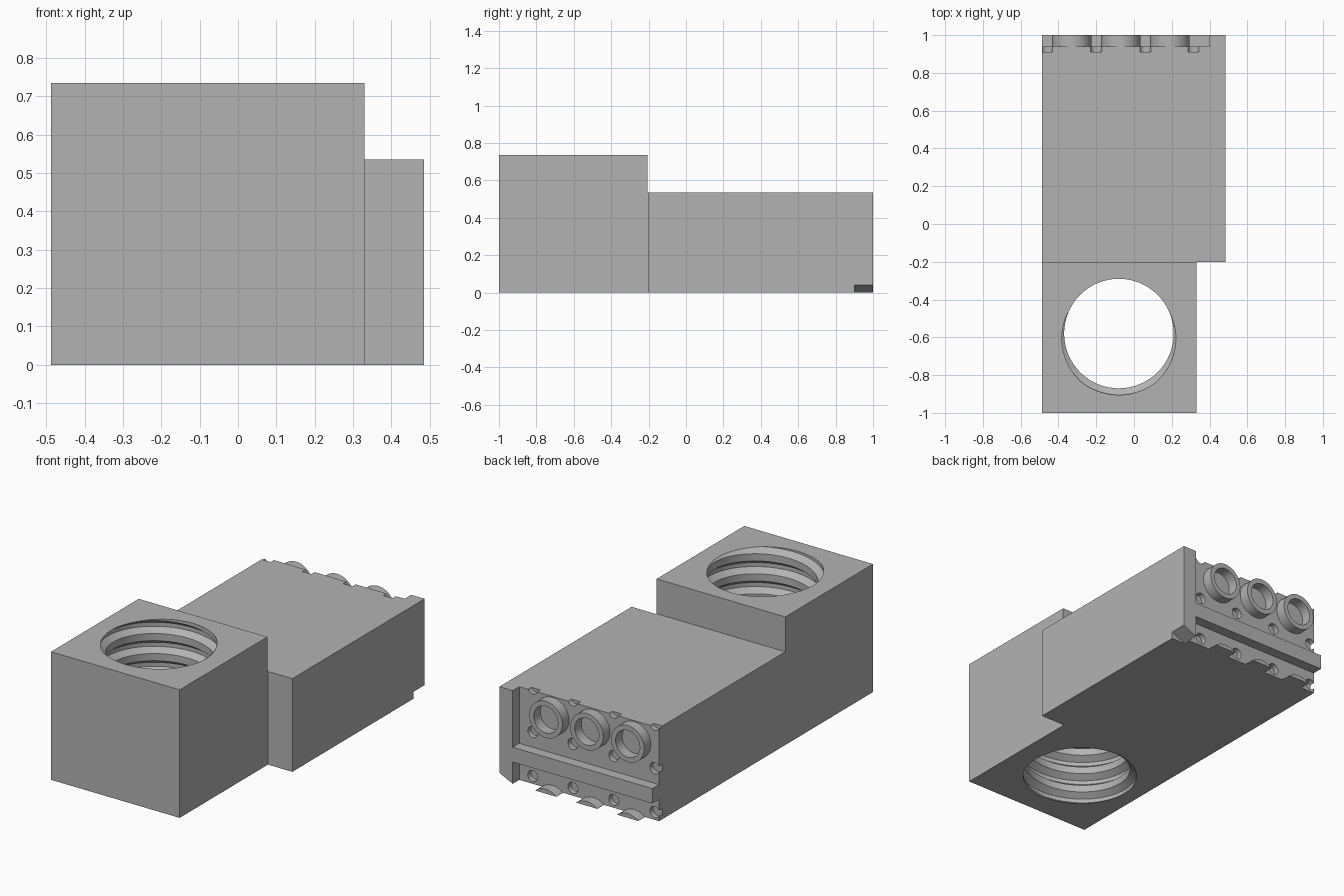
import bpy, bmesh, math
from mathutils import Matrix, Vector

if "Cube" in bpy.data.objects:
    bpy.data.objects.remove(bpy.data.objects["Cube"])

grey = bpy.data.materials.new("plain grey")
grey.diffuse_color = (0.45, 0.45, 0.45, 1)
grey.use_nodes = True
grey.node_tree.nodes["Principled BSDF"].inputs["Base Color"].default_value = grey.diffuse_color


def to_object(name, bm, helper=False):
    bmesh.ops.recalc_face_normals(bm, faces=bm.faces)
    me = bpy.data.meshes.new(name)
    bm.to_mesh(me)
    bm.free()
    me.materials.append(grey)
    ob = bpy.data.objects.new(name, me)
    bpy.context.collection.objects.link(ob)
    ob.hide_render = helper
    return ob


def add_box(bm, x, y, z):
    size = Vector((x[1] - x[0], y[1] - y[0], z[1] - z[0]))
    mid = Vector((x[0] + x[1], y[0] + y[1], z[0] + z[1])) / 2
    bmesh.ops.create_cube(bm, size=1, matrix=Matrix.Translation(mid) @ Matrix.Diagonal((*size, 1)))


def box(name, x, y, z, helper=False):
    bm = bmesh.new()
    add_box(bm, x, y, z)
    return to_object(name, bm, helper)


def prism(name, outline, z0, z1):
    bm = bmesh.new()
    face = bm.faces.new([bm.verts.new((x, y, z0)) for x, y in outline])
    top = bmesh.ops.extrude_face_region(bm, geom=[face])["geom"]
    bmesh.ops.translate(bm, vec=(0, 0, z1 - z0),
                        verts=[v for v in top if isinstance(v, bmesh.types.BMVert)])
    return to_object(name, bm)


def boolean(target, tool, operation):
    mod = target.modifiers.new("cut", 'BOOLEAN')
    mod.operation, mod.object, mod.solver = operation, tool, 'EXACT'
    bpy.context.view_layer.objects.active = target
    bpy.ops.object.modifier_apply(modifier=mod.name)
    bpy.data.objects.remove(tool)


def clip(bm, co, normal):
    geom = bm.verts[:] + bm.edges[:] + bm.faces[:]
    bmesh.ops.bisect_plane(bm, geom=geom, plane_co=co, plane_no=normal, clear_outer=True)
    bmesh.ops.holes_fill(bm, edges=[e for e in bm.edges if e.is_boundary], sides=0)


# Body: long low housing with a side rib at the back, and the taller front block
L, R, WALL = -0.487, 0.485, 0.94
body = prism("housing", [(L, -0.6), (0.33, -0.6), (0.33, -0.2), (R, -0.2), (R, 1),
                         (0.40, 1), (0.40, WALL), (L, WALL)], 0, 0.535)
boolean(body, box("front_block", (L, 0.33), (-1, -0.205), (0, 0.735)), 'UNION')

# Small round sockets in the back wall
bm = bmesh.new()
for x in (-0.46, -0.2, 0.06, 0.315):
    for z in (0.547, 0.297, 0.045):
        bmesh.ops.create_cone(bm, cap_ends=True, segments=24, radius1=0.032, radius2=0.032, depth=0.1,
                              matrix=Matrix.Translation((x, 0.96, z)) @ Matrix.Rotation(math.pi / 2, 4, 'X'))
boolean(body, to_object("socket_cutter", bm, True), 'DIFFERENCE')

# Bevelled lower corner of the rib
bm = bmesh.new()
tri = bm.faces.new([bm.verts.new(p) for p in
                    ((0.40, 0.9, 0), (0.485, 0.9, 0.04), (0.52, 0.9, 0.0565), (0.52, 0.9, -0.02), (0.40, 0.9, -0.02))])
ext = bmesh.ops.extrude_face_region(bm, geom=[tri])["geom"]
bmesh.ops.translate(bm, vec=(0, 0.15, 0), verts=[v for v in ext if isinstance(v, bmesh.types.BMVert)])
boolean(body, to_object("corner_cutter", bm, True), 'DIFFERENCE')

# Threaded hole: helical wall swept through the front block
N, PITCH, TURNS = 64, 0.115, 12
PROFILE = ((0.0, 0.325), (0.2, 0.325), (0.42, 0.29), (0.78, 0.29))
J = len(PROFILE)
bm = bmesh.new()
verts = {}


def thread_vert(i, p):
    if i == N:
        i, p = 0, p + J
    if (i, p) not in verts:
        f, r = PROFILE[p % J]
        a = 2 * math.pi * i / N - math.pi / 2
        z = 0.735 + (p // J - 9 + f - 0.1 + i / N) * PITCH
        verts[i, p] = bm.verts.new((-0.08 + r * math.cos(a), -0.58 + r * math.sin(a), z))
    return verts[i, p]


for p in range(TURNS * J):
    for i in range(N):
        bm.faces.new((thread_vert(i, p), thread_vert(i + 1, p),
                      thread_vert(i + 1, p + 1), thread_vert(i, p + 1)))
for co, no in (((0, 0, 0.745), (0, 0, 1)), ((0, 0, -0.01), (0, 0, -1))):
    bmesh.ops.bisect_plane(bm, geom=bm.verts[:] + bm.edges[:] + bm.faces[:],
                           plane_co=co, plane_no=no, clear_outer=True)
bmesh.ops.holes_fill(bm, edges=[e for e in bm.edges if e.is_boundary], sides=0)
boolean(body, to_object("thread_cutter", bm, True), 'DIFFERENCE')

# Horizontal rail across the back
rail = box("back_rail", (L, 0.40), (WALL, 1), (0.125, 0.21))


# Round collars on the back: a full row above, a row trimmed by the base below
def collar(name, x, z):
    bm = bmesh.new()
    n = 40
    section = ((0.105, WALL), (0.105, 1), (0.077, 1), (0.077, WALL))
    rings = [[bm.verts.new((x + r * math.cos(2 * math.pi * i / n), y, z + r * math.sin(2 * math.pi * i / n)))
              for r, y in section] for i in range(n)]
    for i in range(n):
        a, b = rings[i], rings[(i + 1) % n]
        for k in range(4):
            bm.faces.new((a[k], b[k], b[(k + 1) % 4], a[(k + 1) % 4]))
    if z < 0:
        clip(bm, (0, 0, 0), (0, 0, -1))
    return to_object(name, bm)


parts = [body]
for n, x in enumerate((-0.33, -0.07, 0.19), 1):
    parts.append(collar(f"collar_{n}", x, 0.425))
    parts.append(collar(f"lower_collar_{n}", x, -0.08))

# Smooth the round walls, keep the edges sharp
for ob in parts:
    bpy.ops.object.select_all(action='DESELECT')
    ob.select_set(True)
    bpy.context.view_layer.objects.active = ob
    bpy.ops.object.shade_smooth_by_angle(angle=math.radians(25))
